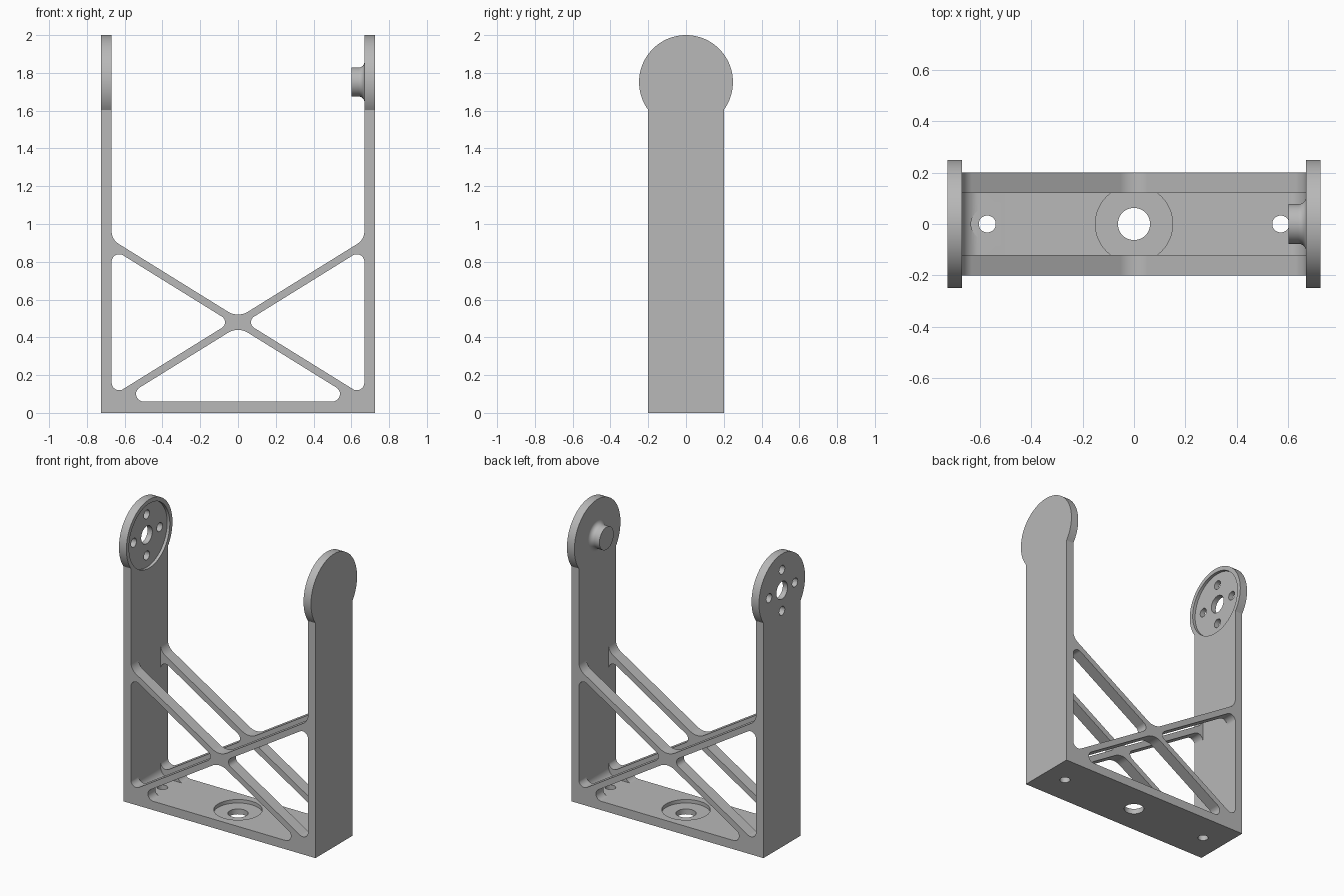
import bpy, bmesh
from math import sin, cos, acos, pi, radians, tan
from mathutils import Vector

if "Cube" in bpy.data.objects:
    bpy.data.objects.remove(bpy.data.objects["Cube"], do_unlink=True)

OUT, INN = 0.725, 0.669            # outer and inner wall distance
DEPTH, SLOT = 0.2, 0.12            # half depth of frame and of middle slot
FLOOR = 0.06                       # base thickness
MID, SLOPE, HALF = 0.48, 0.62, 0.023   # cross brace centre, slope, half height
EYE_Z, EYE_R = 1.7515, 0.2485      # round arm ends

grey = bpy.data.materials.new("plain grey")
grey.use_nodes = True
grey.diffuse_color = (0.48, 0.48, 0.48, 1)
grey.node_tree.nodes["Principled BSDF"].inputs["Base Color"].default_value = (0.48, 0.48, 0.48, 1)


def rounded(corners, steps=10):
    """Outline from (u, v, radius) corners, each rounded by its radius."""
    pts = [Vector(c[:2]) for c in corners]
    out = []
    for i, p in enumerate(pts):
        r = corners[i][2]
        if r == 0:
            out.append(p)
            continue
        a = (pts[i - 1] - p).normalized()
        b = (pts[(i + 1) % len(pts)] - p).normalized()
        half = a.angle(b) / 2
        centre = p + (a + b).normalized() * r / sin(half)
        s = p + a * r / tan(half) - centre
        e = p + b * r / tan(half) - centre
        turn = pi - 2 * half
        for k in range(steps + 1):
            t = k / steps
            out.append(centre + (s * sin((1 - t) * turn) + e * sin(t * turn)) / sin(turn))
    return out


def circle(u, v, r, n=48):
    return [(u + r * cos(2 * pi * k / n), v + r * sin(2 * pi * k / n)) for k in range(n)]


def place(axis, h, u, v):
    return {"X": (h, u, v), "Y": (u, h, v), "Z": (u, v, h)}[axis]


def finish(bm, name):
    bmesh.ops.recalc_face_normals(bm, faces=bm.faces)
    mesh = bpy.data.meshes.new(name)
    bm.to_mesh(mesh)
    bm.free()
    mesh.materials.append(grey)
    ob = bpy.data.objects.new(name, mesh)
    bpy.context.collection.objects.link(ob)
    return ob


def prism(name, outline, axis, low, high):
    """Solid between two copies of an outline along an axis."""
    bm = bmesh.new()
    ends = [[bm.verts.new(place(axis, h, *p)) for p in outline] for h in (low, high)]
    for ring in ends:
        bm.faces.new(ring)
    n = len(outline)
    for i in range(n):
        j = (i + 1) % n
        bm.faces.new((ends[0][i], ends[0][j], ends[1][j], ends[1][i]))
    return finish(bm, name)


def combine(target, tool, operation="DIFFERENCE"):
    tool.hide_render = True
    mod = target.modifiers.new("combine", "BOOLEAN")
    mod.operation, mod.solver, mod.object = operation, "EXACT", tool
    bpy.ops.object.select_all(action="DESELECT")
    bpy.context.view_layer.objects.active = target
    target.select_set(True)
    bpy.ops.object.modifier_apply(modifier=mod.name)
    bpy.data.objects.remove(tool, do_unlink=True)


# Front outline: base, two arms and the upper edges of the cross braces
shoulder = MID + HALF + SLOPE * INN
frame = prism("bracket_frame", rounded([
    (-OUT, 0, 0), (OUT, 0, 0), (OUT, 2.1, 0), (INN, 2.1, 0), (INN, shoulder, 0.08),
    (0, MID + HALF, 0.1), (-INN, shoulder, 0.08), (-INN, 2.1, 0), (-OUT, 2.1, 0)]),
    "Y", -0.4, 0.4)

# Side outline: straight arm with a round end
start = -acos(DEPTH / EYE_R)
sweep = pi - 2 * start
arc = [start + sweep * k / 72 for k in range(73)]
side = [(EYE_R * cos(a), EYE_Z + EYE_R * sin(a)) for a in arc]
side += [(-DEPTH, -0.1), (DEPTH, -0.1)]
combine(frame, prism("side_shape", side, "X", -0.9, 0.9), "INTERSECT")

# Side openings between the braces and the arms
rise = SLOPE * INN - HALF
for s in (-1, 1):
    opening = rounded([(s * INN, MID + rise, 0.04), (s * HALF / SLOPE, MID, 0.035),
                       (s * INN, MID - rise, 0.04)])
    combine(frame, prism("side_opening", opening, "Y", -0.5, 0.5))

# Opening under the braces
foot = (MID - HALF - FLOOR) / SLOPE
lower = rounded([(-foot, FLOOR, 0.04), (foot, FLOOR, 0.04), (0, MID - HALF, 0.1)])
combine(frame, prism("lower_opening", lower, "Y", -0.5, 0.5))

# Middle slot that splits the braces into a front and a back pair
edge = INN - 0.0005
slot = rounded([(-edge, FLOOR + 0.0005, 0.07), (edge, FLOOR + 0.0005, 0.07),
                (edge, 1.3, 0), (-edge, 1.3, 0)])
combine(frame, prism("middle_slot", slot, "Y", -SLOT, SLOT))

# Base holes: centre hole with counterbore, and a screw hole near each arm
combine(frame, prism("centre_counterbore", circle(0, 0, 0.15, 64), "Z", 0.036, 0.15))
combine(frame, prism("centre_hole", circle(0, 0, 0.0625), "Z", -0.1, 0.15))
for s in (-1, 1):
    combine(frame, prism("screw_seat", circle(s * 0.57, 0, 0.063), "Z", FLOOR + 0.001, 0.2))
    combine(frame, prism("screw_hole", circle(s * 0.57, 0, 0.033, 32), "Z", -0.1, 0.15))

# Right arm end: shallow round recess, centre hole and four small holes
combine(frame, prism("disc_recess", circle(0, EYE_Z, 0.22, 72), "X", -0.689, -0.6))
combine(frame, prism("axle_hole", circle(0, EYE_Z, 0.06), "X", -0.8, -0.6))
for dy, dz in ((1, 0), (-1, 0), (0, 1), (0, -1)):
    hole = circle(dy * 0.14, EYE_Z + dz * 0.14, 0.03, 32)
    combine(frame, prism("disc_screw_hole", hole, "X", -0.8, -0.6))

# Left arm end: pivot pin with a flared root
flare = 0.03
profile = [(0.6, 0.077)]
for k in range(9):
    a = k / 8 * pi / 2
    profile.append((INN - flare + flare * sin(a), 0.077 + flare * (1 - cos(a))))
profile.append((0.7, 0.077 + flare))
bm = bmesh.new()
rings = [[bm.verts.new((x, y, z)) for y, z in circle(0, EYE_Z, r)] for x, r in profile]
for lo, hi in zip(rings, rings[1:]):
    for i in range(len(lo)):
        j = (i + 1) % len(lo)
        bm.faces.new((lo[i], lo[j], hi[j], hi[i]))
bm.faces.new(rings[0])
bm.faces.new(rings[-1])
combine(frame, finish(bm, "pivot_pin"), "UNION")

# Smooth rounded surfaces, keep flat faces and edges crisp
bpy.ops.object.select_all(action="DESELECT")
frame.select_set(True)
bpy.context.view_layer.objects.active = frame
bpy.ops.object.shade_smooth_by_angle(angle=radians(25))
weighted = frame.modifiers.new("even_shading", "WEIGHTED_NORMAL")
weighted.keep_sharp = True
